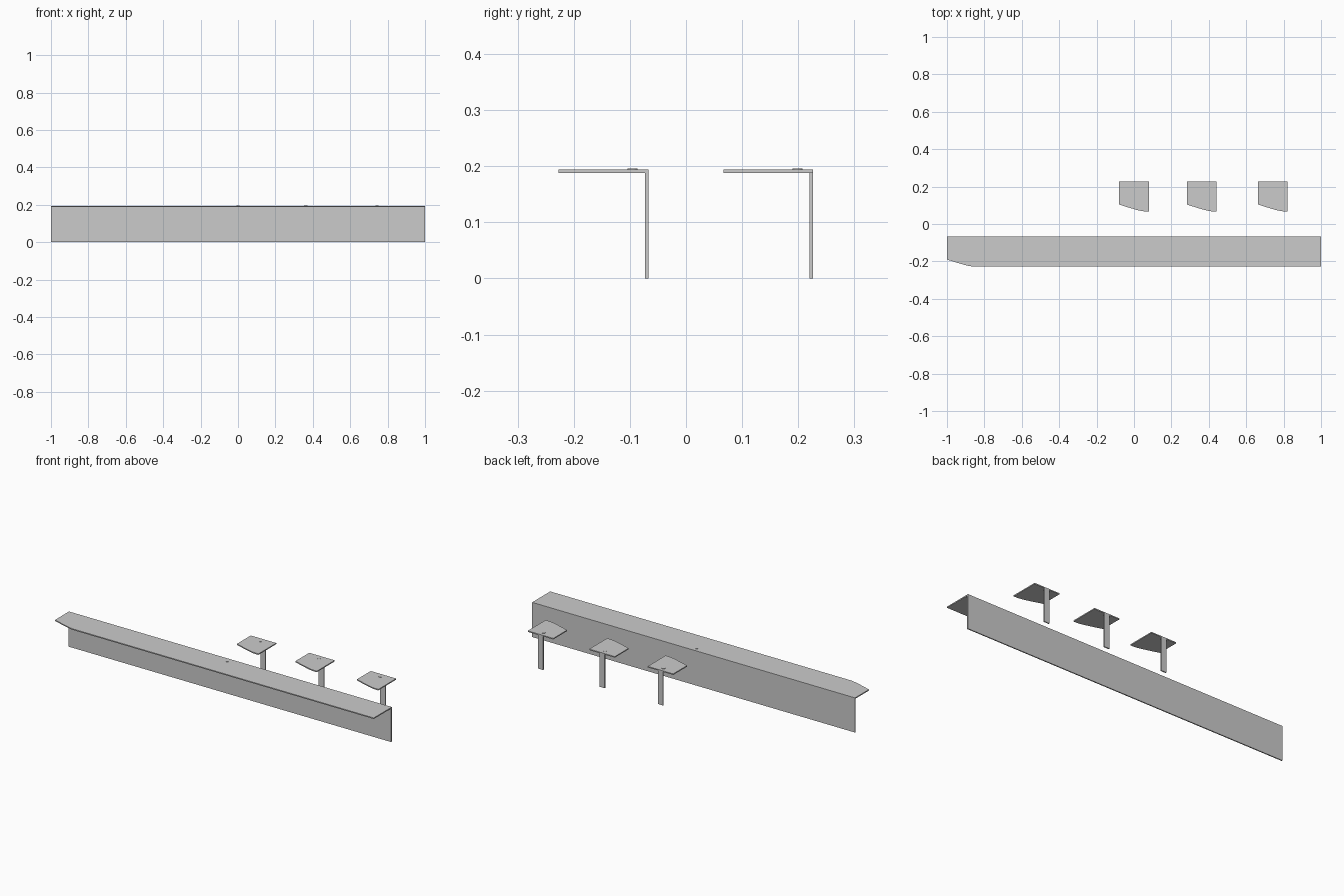
import bpy, bmesh
from mathutils import Matrix, Vector

if "Cube" in bpy.data.objects:
    bpy.data.objects.remove(bpy.data.objects["Cube"])

TOP, UNDER = 0.194, 0.188


def make_object(name, bm):
    bmesh.ops.recalc_face_normals(bm, faces=bm.faces[:])
    mesh = bpy.data.meshes.new(name)
    bm.to_mesh(mesh)
    bm.free()
    obj = bpy.data.objects.new(name, mesh)
    bpy.context.collection.objects.link(obj)
    return obj


def box(name, x0, x1, y0, y1, z0, z1):
    bm = bmesh.new()
    size = Vector((x1 - x0, y1 - y0, z1 - z0))
    mid = Vector((x0 + x1, y0 + y1, z0 + z1)) / 2
    bmesh.ops.create_cube(bm, size=1,
                          matrix=Matrix.Translation(mid) @ Matrix.Diagonal(size.to_4d()))
    return make_object(name, bm)


# thin slab whose front left corner sweeps back in a soft curve
def slab(name, x0, x1, y0, y1):
    sweep = [(0, 0.037), (0.05, 0.021), (0.095, 0.008), (0.112, 0.004),
             (0.13, 0.001), (0.15, 0)]
    outline = [(x0 + dx, y0 + dy) for dx, dy in sweep]
    outline += [(x1, y0), (x1, y1), (x0, y1)]
    bm = bmesh.new()
    face = bm.faces.new([bm.verts.new((x, y, UNDER)) for x, y in outline])
    ext = bmesh.ops.extrude_face_region(bm, geom=[face])
    moved = [v for v in ext["geom"] if isinstance(v, bmesh.types.BMVert)]
    bmesh.ops.translate(bm, verts=moved, vec=(0, 0, TOP - UNDER))
    return make_object(name, bm)


# small round cap on the upper face
def cap(name, x, y):
    bm = bmesh.new()
    bmesh.ops.create_cone(bm, cap_ends=True, segments=24, radius1=0.009,
                          radius2=0.009, depth=0.0025,
                          matrix=Matrix.Translation((x, y, TOP + 0.00025)))
    return make_object(name, bm)


# long shelf with its upright panel
slab("long_top", -1, 1, -0.227, -0.067)
box("long_panel", -1, 1, -0.073, -0.067, 0, UNDER)
cap("long_top_cap", 0, -0.095)

# three short pieces, each on a narrow leg
for i, x in enumerate((0, 0.362, 0.743), 1):
    slab(f"short_top_{i}", x - 0.079, x + 0.079, 0.067, 0.226)
    box(f"short_leg_{i}", x - 0.016, x + 0.016, 0.220, 0.226, 0, UNDER)
    cap(f"short_top_cap_{i}", x, 0.199)
